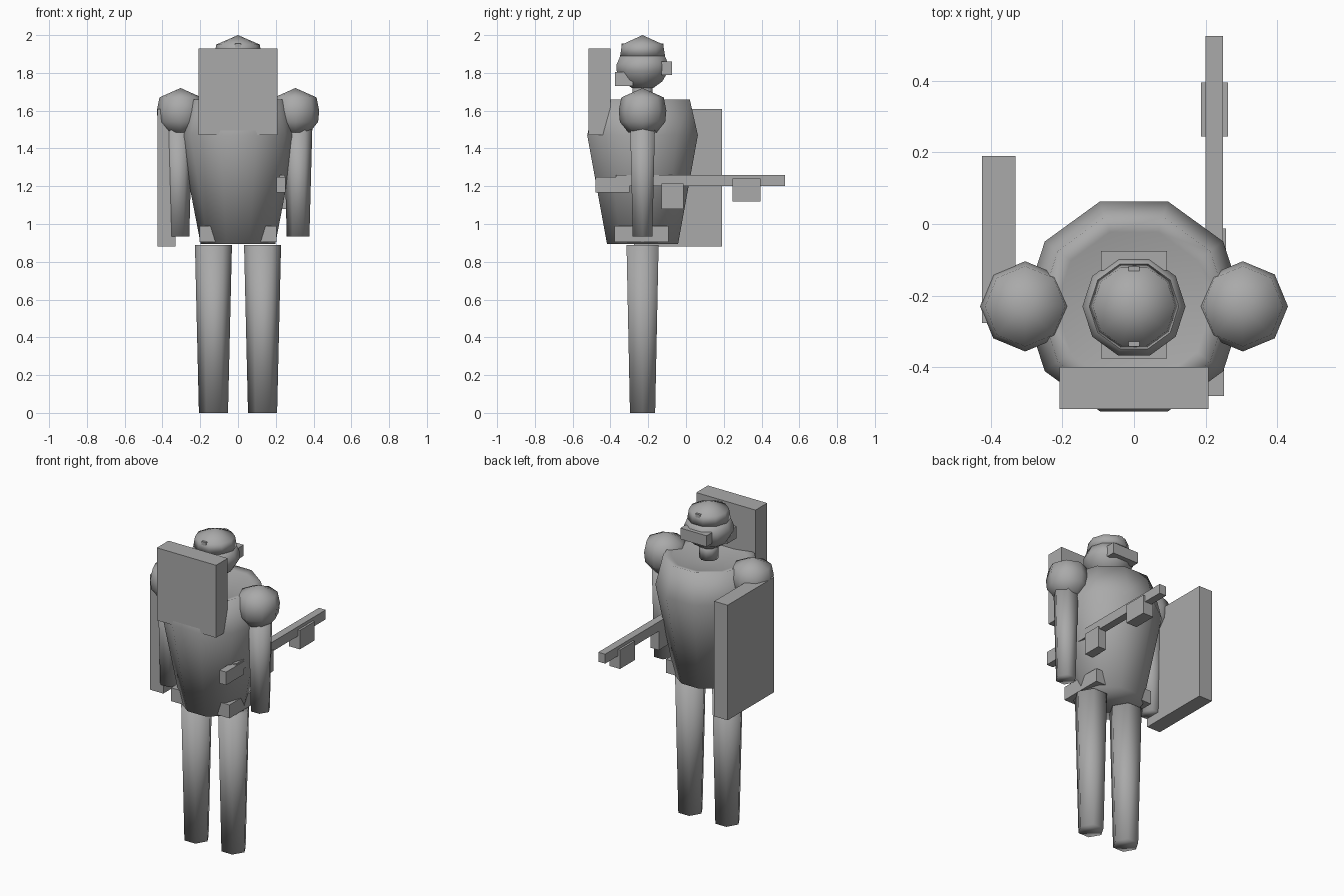
import bpy, bmesh, math

if "Cube" in bpy.data.objects:
    bpy.data.objects.remove(bpy.data.objects["Cube"])

CY = -0.23  # body axis

grey = bpy.data.materials.new("plain_grey")
grey.diffuse_color = (0.4, 0.4, 0.4, 1)
grey.use_nodes = True
grey.node_tree.nodes["Principled BSDF"].inputs["Base Color"].default_value = grey.diffuse_color


def finish(name, bm, smooth):
    bmesh.ops.recalc_face_normals(bm, faces=bm.faces)
    me = bpy.data.meshes.new(name)
    for f in bm.faces:
        f.smooth = smooth
    bm.to_mesh(me)
    bm.free()
    me.materials.append(grey)
    ob = bpy.data.objects.new(name, me)
    bpy.context.collection.objects.link(ob)
    return ob


def lathe(name, profile, sides, x=0.0, y=CY):
    """Revolve (radius, height) points about a vertical axis; ends are closed."""
    bm = bmesh.new()
    rings = []
    for r, z in profile:
        if r == 0:
            rings.append([bm.verts.new((x, y, z))] * sides)
        else:
            rings.append([bm.verts.new((x + r * math.cos(2 * math.pi * i / sides),
                                        y + r * math.sin(2 * math.pi * i / sides), z))
                          for i in range(sides)])
    for a, b in zip(rings, rings[1:]):
        for i in range(sides):
            j = (i + 1) % sides
            quad = list(dict.fromkeys((a[i], a[j], b[j], b[i])))
            bm.faces.new(quad)
    for ring, (r, z) in ((rings[0], profile[0]), (rings[-1], profile[-1])):
        if r > 0:
            bm.faces.new(ring)
    return finish(name, bm, True)


def box(name, x, y, z):
    """Box from (min, max) ranges on each axis."""
    bm = bmesh.new()
    bmesh.ops.create_cube(bm, size=1)
    for v in bm.verts:
        v.co = [r[0] if c < 0 else r[1] for c, r in zip(v.co, (x, y, z))]
    return finish(name, bm, False)


# Torso with a slightly sunken collar
lathe("torso", [(0.198, 0.895), (0.308, 1.47), (0.263, 1.66), (0.218, 1.65), (0, 1.61)], 10)
lathe("neck", [(0.056, 1.64), (0.056, 1.74)], 10)

# Head with helmet dome
lathe("head", [(0, 1.705), (0.06, 1.72), (0.11, 1.755), (0.144, 1.81), (0.144, 1.845), (0.122, 1.895)], 10)
lathe("helmet", [(0.125, 1.89), (0.115, 1.95), (0, 2.0)], 10)
box("visor", (-0.092, 0.092), (-0.13, -0.075), (1.79, 1.86))
box("head_pouch", (-0.092, 0.092), (-0.375, -0.28), (1.73, 1.805))
box("helmet_clip_front", (-0.016, 0.016), (-0.342, -0.30), (1.925, 1.955))
box("helmet_clip_back", (-0.016, 0.016), (-0.16, -0.118), (1.925, 1.955))

# Paired limbs and hip pouches
for side, s in (("left", -1), ("right", 1)):
    lathe("leg_" + side, [(0.077, 0), (0.098, 0.89)], 6, s * 0.13)
    lathe("arm_" + side, [(0.06, 0.935), (0.076, 1.53)], 6, s * 0.318)
    lathe("shoulder_" + side, [(0, 1.475), (0.075, 1.485), (0.12, 1.54), (0.126, 1.60),
                               (0.112, 1.67), (0, 1.72)], 8, s * 0.304)
    box("hip_pouch_" + side, sorted((s * 0.12, s * 0.205)), (-0.378, -0.093), (0.905, 0.99))

# Pack and shield
box("pack", (-0.208, 0.208), (-0.517, -0.40), (1.47, 1.93))
box("shield", (-0.425, -0.331), (-0.276, 0.19), (0.88, 1.61))

# Long gun
box("gun_barrel", (0.2, 0.248), (-0.37, 0.525), (1.2, 1.26))
box("gun_stock", (0.205, 0.252), (-0.48, -0.30), (1.167, 1.25))
box("gun_grip", (0.2, 0.257), (-0.13, -0.013), (1.08, 1.215))
box("gun_magazine", (0.187, 0.262), (0.245, 0.395), (1.12, 1.24))
